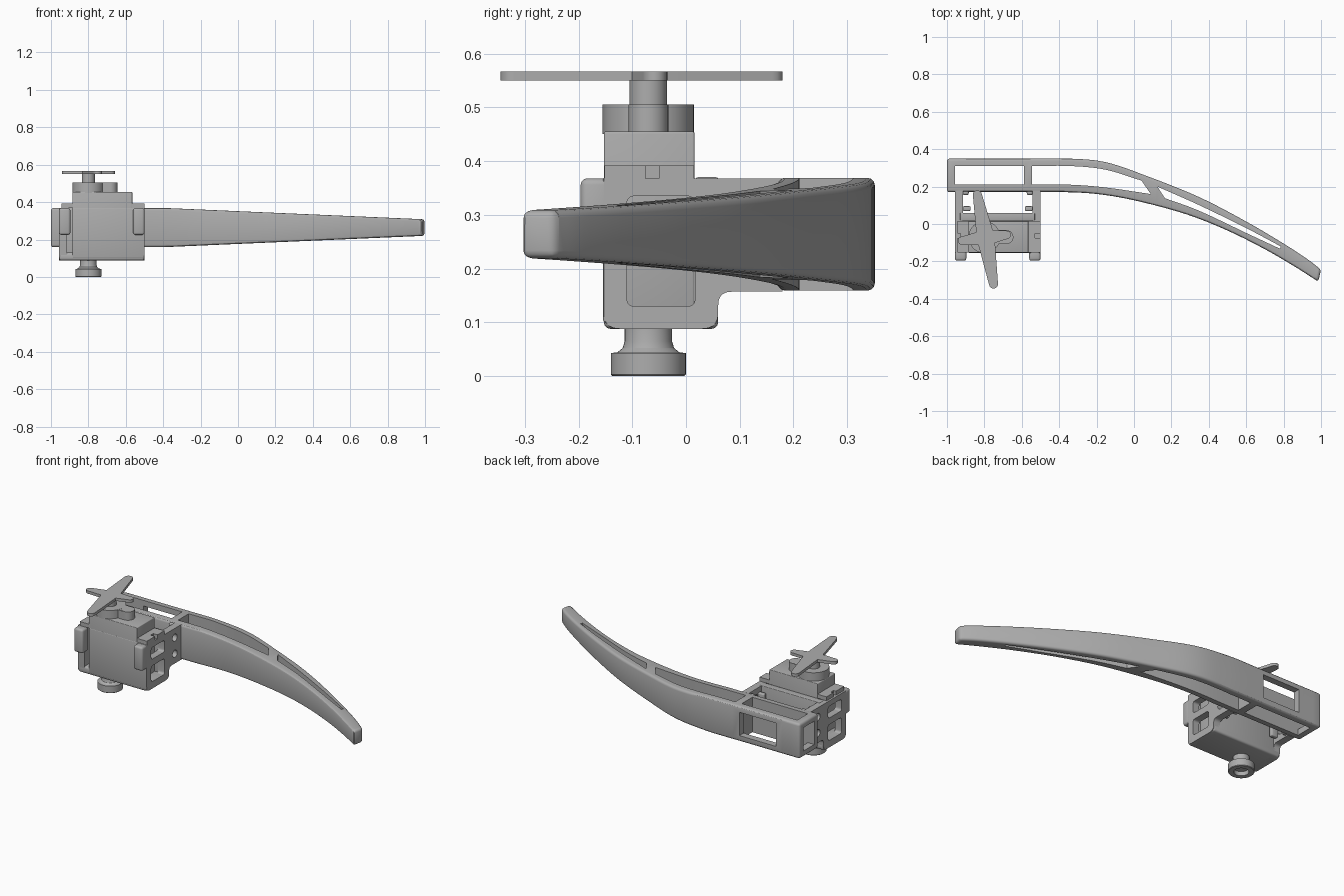
import bpy, bmesh, math
from mathutils import Vector

if "Cube" in bpy.data.objects:
    bpy.data.objects.remove(bpy.data.objects["Cube"])

grey = bpy.data.materials.new("plain_grey")
grey.diffuse_color = (0.42, 0.42, 0.42, 1)
grey.use_nodes = True
grey.node_tree.nodes["Principled BSDF"].inputs["Base Color"].default_value = grey.diffuse_color
MID_X = -0.7285                      # centre between the two side plates
AXIS = Vector((-0.80, -0.07, 0))     # drive shaft axis


def finish(name, bm):
    bmesh.ops.recalc_face_normals(bm, faces=bm.faces)
    me = bpy.data.meshes.new(name)
    bm.to_mesh(me)
    bm.free()
    me.materials.append(grey)
    ob = bpy.data.objects.new(name, me)
    bpy.context.collection.objects.link(ob)
    return ob


def apply(ob, kind, **settings):
    mod = ob.modifiers.new(kind.lower(), kind)
    for key, value in settings.items():
        setattr(mod, key, value)
    bpy.context.view_layer.objects.active = ob
    bpy.ops.object.modifier_apply(modifier=mod.name)


def bevel(ob, width, segments=3):
    apply(ob, 'BEVEL', width=width, segments=segments, limit_method='ANGLE',
          angle_limit=math.radians(50))
    return ob


def cut(ob, cutters):
    for c in cutters:
        c.hide_render = True
        apply(ob, 'BOOLEAN', object=c, operation='DIFFERENCE', solver='EXACT')
        bpy.data.objects.remove(c)


def prism(name, pts, lo, hi, axis='Z'):
    """Extrude a 2D outline along X (points are y, z) or Z (points are x, y)."""
    bm = bmesh.new()
    place = (lambda p, d: (d, p[0], p[1])) if axis == 'X' else (lambda p, d: (p[0], p[1], d))
    face = bm.faces.new([bm.verts.new(place(p, lo)) for p in pts])
    top = bmesh.ops.extrude_face_region(bm, geom=[face])['geom']
    move = Vector((hi - lo, 0, 0)) if axis == 'X' else Vector((0, 0, hi - lo))
    bmesh.ops.translate(bm, vec=move, verts=[v for v in top if isinstance(v, bmesh.types.BMVert)])
    return finish(name, bm)


def box(name, x0, x1, y0, y1, z0, z1, r=0):
    ob = prism(name, [(x0, y0), (x1, y0), (x1, y1), (x0, y1)], z0, z1)
    return bevel(ob, r) if r else ob


def rounded(pts, radius, n=5):
    """Round polygon corners; radius is one value or one per corner."""
    out = []
    for i, p in enumerate(pts):
        r = radius[i] if isinstance(radius, (list, tuple)) else radius
        p, a, b = Vector(p), Vector(pts[i - 1]), Vector(pts[(i + 1) % len(pts)])
        if r == 0:
            out.append(p)
            continue
        s, e = p + (a - p).normalized() * r, p + (b - p).normalized() * r
        for k in range(n + 1):
            t = k / n
            out.append(s * (1 - t) ** 2 + p * 2 * t * (1 - t) + e * t * t)
    return out


def lathe(name, profile, centre=AXIS, n=40):
    bm = bmesh.new()
    vs = [bm.verts.new((r, 0, z)) for r, z in profile]
    edges = [bm.edges.new(p) for p in zip(vs, vs[1:])]
    bmesh.ops.spin(bm, geom=vs + edges, cent=(0, 0, 0), axis=(0, 0, 1),
                   angle=2 * math.pi, steps=n, use_merge=True)
    bmesh.ops.remove_doubles(bm, verts=bm.verts, dist=1e-5)
    bmesh.ops.translate(bm, vec=centre, verts=bm.verts)
    return finish(name, bm)


def spline(pts, n=6):
    """Catmull-Rom curve through 2D points."""
    P = [Vector(p) for p in pts]
    P = [2 * P[0] - P[1]] + P + [2 * P[-1] - P[-2]]
    out = []
    for a, b, c, d in zip(P, P[1:], P[2:], P[3:]):
        for k in range(n):
            t = k / n
            out.append(0.5 * (2 * b + (c - a) * t + (2 * a - 5 * b + 4 * c - d) * t * t
                              + (3 * b - a - 3 * c + d) * t ** 3))
    return out + [P[-2]]


def strip(name, back, front, half):
    """Solid between two curves, with a half height that depends on x."""
    bm = bmesh.new()
    rings = []
    for b, f in zip(spline(back), spline(front)):
        rings.append([bm.verts.new((p.x, p.y, 0.264 + s * half(p.x)))
                      for p, s in ((b, -1), (b, 1), (f, 1), (f, -1))])
    for r, s in zip(rings, rings[1:]):
        for i in range(4):
            j = (i + 1) % 4
            bm.faces.new((r[i], r[j], s[j], s[i]))
    bm.faces.new(rings[0])
    bm.faces.new(rings[-1])
    return finish(name, bm)


# Curved, tapering arm
def arm_half(x):
    return 0.105 if x < -0.4 else 0.105 - 0.061 * (x + 0.4) / 1.4


arm = strip("curved_arm",
            [(-1, .35), (-.66, .35), (-.36, .35), (-.15, .33), (.08, .252), (.35, .143),
             (.6, .013), (.8, -.105), (.93, -.19), (1, -.245)],
            [(-1, .17), (-.66, .17), (-.36, .17), (-.17, .157), (.03, .12), (.28, .052),
             (.5, -.035), (.7, -.135), (.86, -.228), (.985, -.308)], arm_half)
bevel(arm, 0.018)
tall = lambda x: 0.3
cut(arm, [
    box("bay_cutter", -.957, -.588, .21, .31, 0, .6),
    strip("middle_cutter", [(-.545, .31), (-.34, .31), (-.15, .290), (.04, .232)],
          [(-.545, .21), (-.34, .21), (-.15, .195), (.09, .160)], tall),
    strip("tip_cutter", [(.125, .200), (.35, .100), (.6, -.022), (.785, -.120)],
          [(.165, .138), (.35, .070), (.6, -.048), (.78, -.132)], tall),
    box("back_window_cutter", -.845, -.60, .28, .40, .195, .335),
    box("end_window_cutter", -1.1, -.93, .21, .31, .195, .335)])

# Side plates, mirrored about the housing centre
side = rounded([(-.153, .088), (.06, .088), (.06, .157), (.18, .157), (.18, .368), (-.153, .368)],
               [.03, .03, .025, 0, 0, 0])
win = lambda z0, z1: rounded([(-.11, z0), (.017, z0), (.017, z1), (-.11, z1)], .015)
for label, s in (("right", 1), ("left", -1)):
    X = lambda d: MID_X + s * d
    span = lambda a, b: sorted((X(a), X(b)))
    plate = prism(label + "_side_plate", side, *span(.186, .2285), axis='X')
    holes = [prism("window_cutter", win(a, b), *span(.15, .26), axis='X')
             for a, b in ((.13, .225), (.265, .335))]
    for z in (.215, .312):
        ring = [(.115 + .022 * math.cos(i * math.pi / 10), z + .022 * math.sin(i * math.pi / 10))
                for i in range(20)]
        holes.append(prism("screw_cutter", ring, *span(.15, .26), axis='X'))
    cut(plate, holes)
    # front tab, arm fillet and clip lugs
    box(label + "_front_tab", *span(.168, .2285), -.196, -.14, .225, .368, .012)
    box(label + "_arm_fillet", *span(.155, .187), .155, .18, .16, .365, .01)
    for z in (.18, .28):
        box(label + "_clip_lug", *span(.145, .187), .07, .095, z, z + .06, .006)

# Housing: floor, front wall and back wall
box("housing_floor", -.957, -.50, -.153, .06, .088, .13, .012)
box("housing_front_wall", -.885, -.50, -.154, -.125, .10, .37, .004)
box("housing_back_wall", -.93, -.53, .018, .06, .10, .37, .004)

# Motor body with slotted mounting ears
box("motor_body", -.885, -.565, -.153, .016, .125, .455, .004)
ears = box("motor_ears", -.945, -.50, -.152, .015, .368, .392)
cut(ears, [box("slot_cutter", *sorted((MID_X + s * .2, MID_X + s * .3)), -.075, -.05, .3, .5)
           for s in (1, -1)])

# Gear cap: big and small cylinder
lathe("gear_cap", [(0, .45), (.085, .45), (.085, .505), (0, .505)])
lathe("small_gear_cap", [(0, .45), (.037, .45), (.037, .505), (0, .505)], Vector((-.682, -.07, 0)))
box("gear_cap_bridge", -.77, -.682, -.107, -.033, .45, .504)
lathe("output_shaft", [(0, .50), (.035, .50), (.035, .552), (0, .552)])

# Four-armed horn
horn_centre = Vector((-.793, -.073))


def horn_arm(name, tip, root_w, tip_w):
    d = Vector(tip) - horn_centre
    length, ang = d.length - tip_w, math.atan2(d.y, d.x)
    pts = [(0, -root_w)]
    pts += [(length + tip_w * math.cos(a), tip_w * math.sin(a))
            for a in (math.pi * (i / 8 - .5) for i in range(9))]
    pts.append((0, root_w))
    c, s = math.cos(ang), math.sin(ang)
    prism(name, [horn_centre + Vector((x * c - y * s, x * s + y * c)) for x, y in pts], .55, .567)


horn_arm("horn_long_arm_back", (-.842, .18), .048, .024)
horn_arm("horn_long_arm_front", (-.747, -.345), .048, .024)
horn_arm("horn_short_arm_left", (-.942, -.092), .042, .022)
horn_arm("horn_short_arm_right", (-.658, -.055), .042, .022)

# Bottom pivot: flared neck and recessed foot
lathe("pivot_foot", [(0, .10), (.044, .10), (.044, .065), (.048, .052), (.058, .044), (.07, .043),
                     (.07, .003), (.067, 0), (.04, 0), (.04, .025), (0, .025)])

for ob in list(bpy.context.scene.objects):
    bpy.ops.object.select_all(action='DESELECT')
    ob.select_set(True)
    bpy.context.view_layer.objects.active = ob
    bpy.ops.object.shade_smooth_by_angle(angle=math.radians(30))
